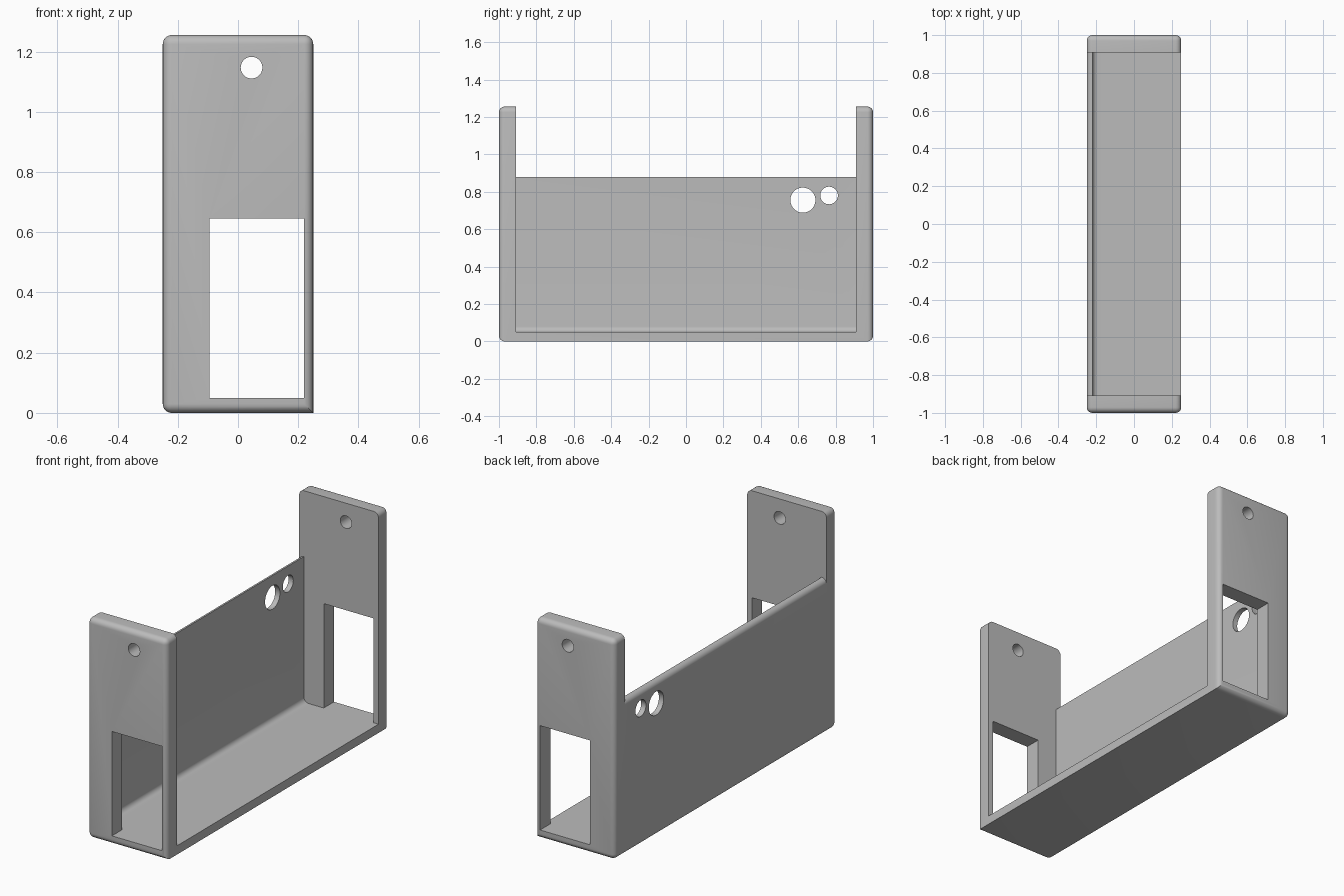
import bpy, bmesh, math
from mathutils import Matrix, Vector

cube = bpy.data.objects.get("Cube")
if cube:
    bpy.data.objects.remove(cube, do_unlink=True)

W, L, H = 0.25, 1.0, 1.255      # half width, half length, height
R = 0.03                        # edge radius
INNER_Y, INNER_X = 0.908, -0.22
FLOOR, WALL_TOP = 0.05, 0.88

grey = bpy.data.materials.new("light_grey")
grey.use_nodes = True
colour = (0.5, 0.5, 0.5, 1)
grey.diffuse_color = colour
grey.node_tree.nodes["Principled BSDF"].inputs["Base Color"].default_value = colour


def make_object(name, bm):
    bmesh.ops.recalc_face_normals(bm, faces=bm.faces)
    mesh = bpy.data.meshes.new(name)
    bm.to_mesh(mesh)
    bm.free()
    mesh.materials.append(grey)
    obj = bpy.data.objects.new(name, mesh)
    bpy.context.collection.objects.link(obj)
    return obj


def box(x0, x1, y0, y1, z0, z1):
    bm = bmesh.new()
    size = Vector((x1 - x0, y1 - y0, z1 - z0))
    centre = Vector((x0 + x1, y0 + y1, z0 + z1)) / 2
    bmesh.ops.create_cube(bm, matrix=Matrix.Translation(centre) @ Matrix.Diagonal(size).to_4x4())
    return bm


def cylinder(centre, axis, radius, depth):
    bm = bmesh.new()
    turn = Vector((0, 0, 1)).rotation_difference(Vector(axis)).to_matrix().to_4x4()
    bmesh.ops.create_cone(bm, cap_ends=True, segments=48, radius1=radius, radius2=radius,
                          depth=depth, matrix=Matrix.Translation(centre) @ turn)
    return bm


def arc(cx, cz, start, end, steps=8):
    angles = [math.radians(start + (end - start) * i / steps) for i in range(steps + 1)]
    return [(cx + R * math.cos(a), cz + R * math.sin(a)) for a in angles]


def cut(target, name, bm):
    cutter = make_object(name, bm)
    cutter.hide_render = True
    mod = target.modifiers.new(name, 'BOOLEAN')
    mod.operation, mod.solver, mod.object = 'DIFFERENCE', 'EXACT', cutter
    bpy.context.view_layer.objects.active = target
    bpy.ops.object.modifier_apply(modifier=name)
    bpy.data.objects.remove(cutter, do_unlink=True)


# Rounded outer block, with the lower edge on the open side left sharp
bm = box(-W, W, -L, L, 0, H)
rounded = [e for e in bm.edges
           if not all(v.co.x > 0 and v.co.z < R for v in e.verts)]
bmesh.ops.bevel(bm, geom=rounded, offset=R, offset_type='OFFSET', segments=6,
                profile=0.5, affect='EDGES', clamp_overlap=True)
bracket = make_object("bracket", bm)

# Hollow: filleted floor corner, wall with rounded top, open above and on one side
profile = ([(0.4, FLOOR)] + arc(INNER_X + R, FLOOR + R, 270, 180)
           + arc(INNER_X, WALL_TOP - R, 90, 180)
           + [(-0.4, WALL_TOP - R), (-0.4, 1.5), (0.4, 1.5)])
bm = bmesh.new()
face = bm.faces.new([bm.verts.new((x, -INNER_Y, z)) for x, z in profile])
grown = bmesh.ops.extrude_face_region(bm, geom=[face])["geom"]
bmesh.ops.translate(bm, vec=(0, 2 * INNER_Y, 0),
                    verts=[g for g in grown if isinstance(g, bmesh.types.BMVert)])
cut(bracket, "hollow", bm)

# Window and screw hole in each end plate
for side in (-1, 1):
    y0, y1 = sorted((side * 0.8, side * 1.1))
    cut(bracket, "end_window", box(-0.095, 0.22, y0, y1, FLOOR, 0.645))
    cut(bracket, "screw_hole", cylinder((0.045, side * 0.95, 1.147), (0, 1, 0), 0.036, 0.3))

# Two cable holes in the long wall
for y, z, radius in ((0.625, 0.755, 0.067), (0.765, 0.78, 0.047)):
    cut(bracket, "cable_hole", cylinder((-0.23, y, z), (1, 0, 0), radius, 0.2))

# Smooth the rounded edges and holes, keep corners sharp
bpy.ops.object.select_all(action='DESELECT')
bracket.select_set(True)
bpy.context.view_layer.objects.active = bracket
bpy.ops.object.shade_smooth_by_angle(angle=math.radians(30))
